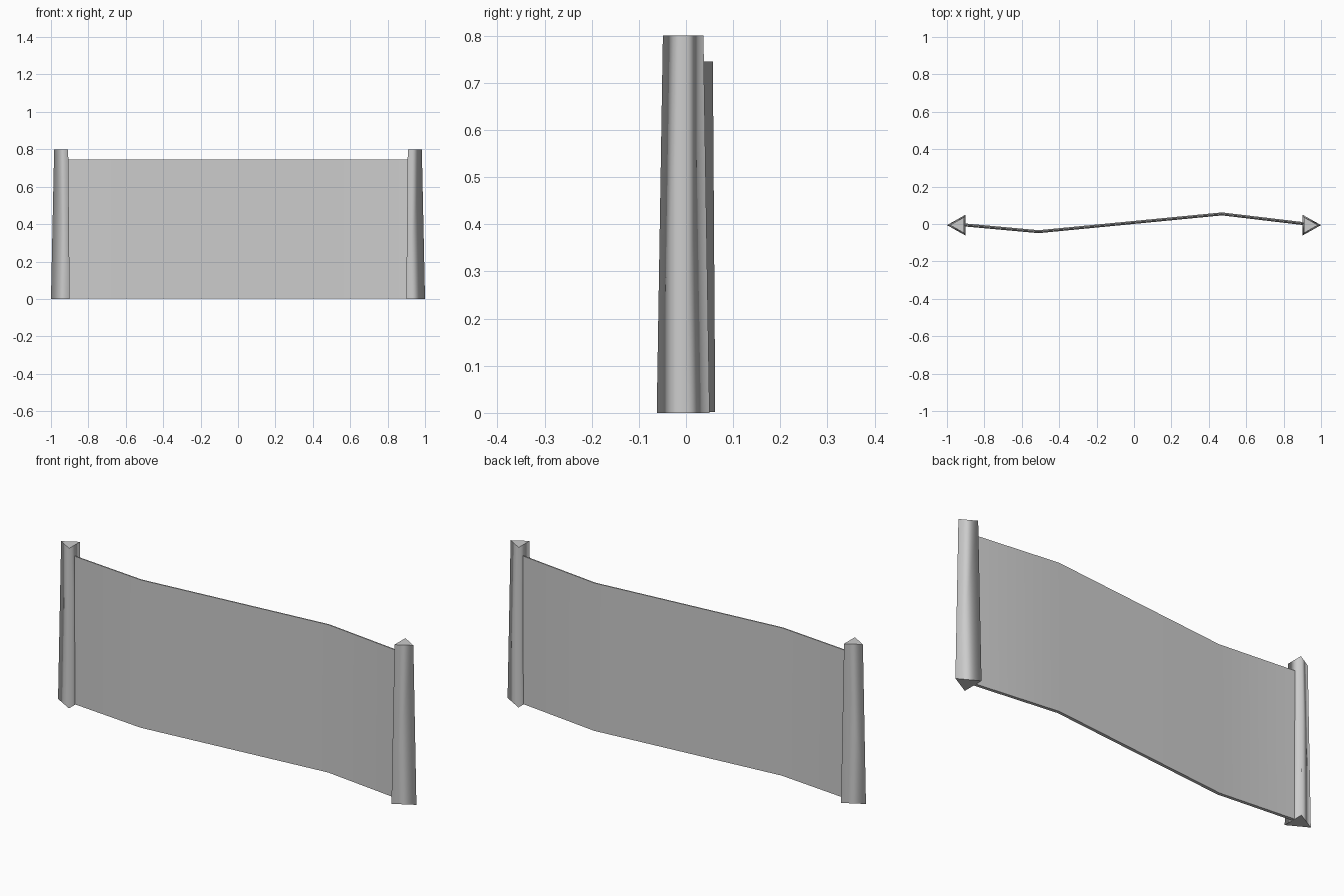
import bpy, bmesh

cube = bpy.data.objects.get("Cube")
if cube:
    bpy.data.objects.remove(cube)

grey = bpy.data.materials.new("plain grey")
grey.use_nodes = True
colour = (0.6, 0.6, 0.6, 1)
grey.diffuse_color = colour
grey.node_tree.nodes["Principled BSDF"].inputs["Base Color"].default_value = colour


def loft(name, bottom, top, z0, z1):
    """Join a bottom and a top outline with smooth walls and flat, sharp-edged caps."""
    bm = bmesh.new()
    low = [bm.verts.new((x, y, z0)) for x, y in bottom]
    high = [bm.verts.new((x, y, z1)) for x, y in top]
    n = len(low)
    for i in range(n):
        j = (i + 1) % n
        bm.faces.new((low[i], low[j], high[j], high[i])).smooth = True
    for ring in (low, high):
        cap = bm.faces.new(ring)
        for edge in cap.edges:
            edge.smooth = False
    bmesh.ops.recalc_face_normals(bm, faces=bm.faces)
    mesh = bpy.data.meshes.new(name)
    bm.to_mesh(mesh)
    bm.free()
    mesh.materials.append(grey)
    obj = bpy.data.objects.new(name, mesh)
    bpy.context.collection.objects.link(obj)
    return obj


# Tapered three-sided end posts, points facing outwards
Y = -0.006


def triangle(side, tip, back, half):
    return [(side * tip, Y), (side * back, Y + half), (side * back, Y - half)]


for name, side in (("left_post", 1), ("right_post", -1)):
    loft(name, triangle(side, 1.0, 0.90, 0.056),
         triangle(side, 0.983, 0.908, 0.043), 0, 0.80)

# Thin bent panel, thicker at its foot
path = [(-0.94, -0.002), (-0.51, -0.041), (0.47, 0.054), (0.94, -0.002)]


def strip(half):
    return [(x, y - half) for x, y in path] + [(x, y + half) for x, y in reversed(path)]


panel = loft("panel", strip(0.008), strip(0.003), 0.002, 0.745)

# Keep the two narrow panel ends crisp
for edge in panel.data.edges:
    a, b = (panel.data.vertices[i].co for i in edge.vertices)
    if abs(a.x) > 0.9 and abs(b.x) > 0.9:
        edge.use_edge_sharp = True
